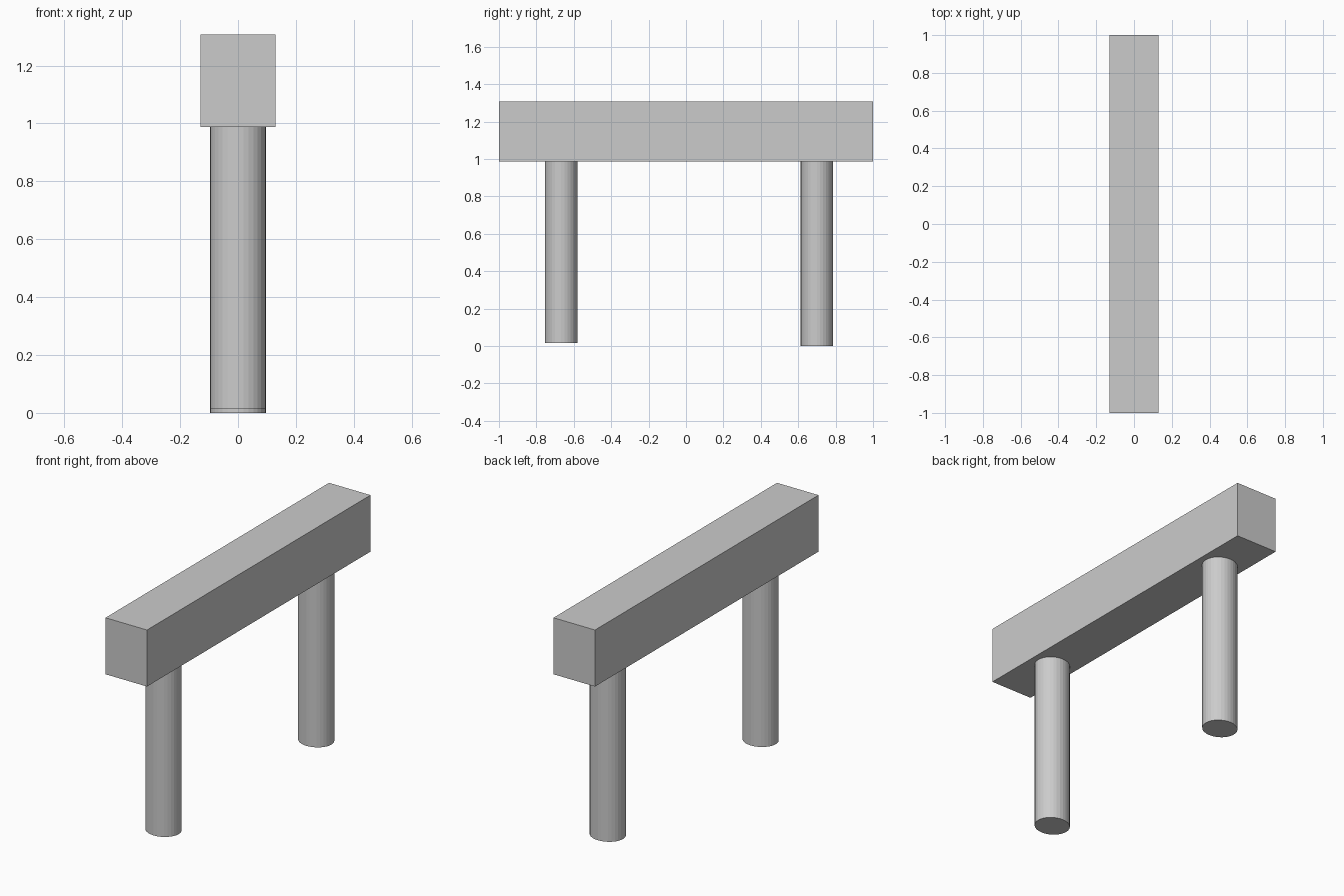
import bpy

old = bpy.data.objects.get("Cube")
if old:
    bpy.data.objects.remove(old, do_unlink=True)

grey = bpy.data.materials.new("plain grey")
grey.use_nodes = True
colour = (0.6, 0.6, 0.6, 1)
grey.diffuse_color = colour
grey.node_tree.nodes["Principled BSDF"].inputs["Base Color"].default_value = colour


def finish(name, size):
    obj = bpy.context.object
    obj.name = name
    obj.scale = size
    bpy.ops.object.transform_apply(location=False, rotation=False, scale=True)
    obj.data.materials.append(grey)
    return obj


# Long rectangular beam
BEAM_BOTTOM, BEAM_TOP = 0.987, 1.307
bpy.ops.mesh.primitive_cube_add(size=1, location=(0, 0, (BEAM_BOTTOM + BEAM_TOP) / 2))
finish("beam", (0.26, 2, BEAM_TOP - BEAM_BOTTOM))


# Slightly oval legs, the front one a little shorter
def leg(name, y, bottom):
    bpy.ops.mesh.primitive_cylinder_add(
        vertices=32, radius=1, depth=1, location=(0, y, (bottom + BEAM_BOTTOM) / 2))
    finish(name, (0.096, 0.087, BEAM_BOTTOM - bottom))


leg("front_leg", -0.667, 0.015)
leg("back_leg", 0.7, 0)
